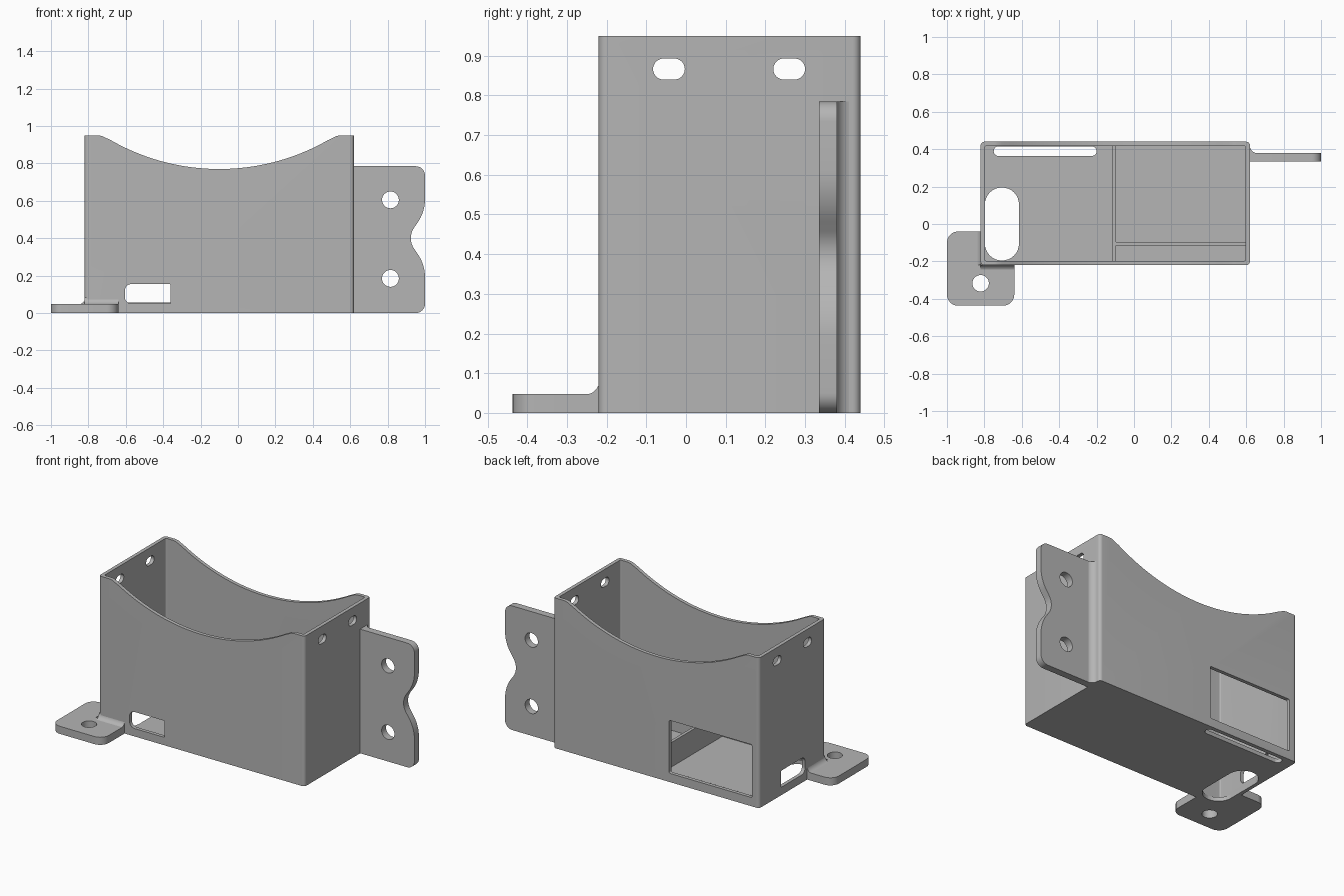
import bpy, bmesh, math
from mathutils import Vector

if "Cube" in bpy.data.objects:
    bpy.data.objects.remove(bpy.data.objects["Cube"])

grey = bpy.data.materials.new("plain grey")
grey.use_nodes = True
grey.diffuse_color = (0.46, 0.46, 0.46, 1)
grey.node_tree.nodes["Principled BSDF"].inputs["Base Color"].default_value = grey.diffuse_color

PLANES = {"x": lambda u, v, w: (w, u, v),
          "y": lambda u, v, w: (u, w, v),
          "z": lambda u, v, w: (u, v, w)}


def rounded(corners, steps=8):
    """Outline from (u, v, tangent length) corners, each rounded by a true arc."""
    out = []
    for i, (u, v, r) in enumerate(corners):
        p = Vector((u, v))
        if r == 0:
            out.append(p)
            continue
        a = (Vector(corners[i - 1][:2]) - p).normalized()
        b = (Vector(corners[(i + 1) % len(corners)][:2]) - p).normalized()
        w = math.sqrt((1 - a.dot(b)) / 2)
        for k in range(steps + 1):
            t = k / steps
            c0, c1, c2 = (1 - t) ** 2, 2 * t * (1 - t) * w, t * t
            out.append(((p + a * r) * c0 + p * c1 + (p + b * r) * c2) / (c0 + c1 + c2))
    return out


def rect(u0, u1, v0, v1, r=0, r_right=None):
    q = r if r_right is None else r_right
    return rounded([(u0, v0, r), (u1, v0, q), (u1, v1, q), (u0, v1, r)])


def disc(u, v, r):
    return rect(u - r, u + r, v - r, v + r, r)


def prism(name, outline, axis, start, end):
    """Extrude a flat outline along an axis."""
    bm = bmesh.new()
    rings = [[bm.verts.new(PLANES[axis](u, v, w)) for u, v in outline] for w in (start, end)]
    bm.faces.new(rings[0])
    bm.faces.new(rings[1])
    for i in range(len(outline)):
        bm.faces.new((rings[0][i - 1], rings[0][i], rings[1][i], rings[1][i - 1]))
    bmesh.ops.remove_doubles(bm, verts=bm.verts, dist=1e-5)
    bmesh.ops.recalc_face_normals(bm, faces=bm.faces)
    mesh = bpy.data.meshes.new(name)
    bm.to_mesh(mesh)
    bm.free()
    mesh.materials.append(grey)
    ob = bpy.data.objects.new(name, mesh)
    bpy.context.collection.objects.link(ob)
    return ob


def select(ob):
    bpy.ops.object.select_all(action="DESELECT")
    ob.select_set(True)
    bpy.context.view_layer.objects.active = ob


def cut(target, outline, axis, start, end):
    """Cut a prism out of the target."""
    cutter = prism("cutter", outline, axis, start, end)
    cutter.hide_render = True
    mod = target.modifiers.new("cut", "BOOLEAN")
    mod.operation, mod.solver, mod.object = "DIFFERENCE", "EXACT", cutter
    select(target)
    bpy.ops.object.modifier_apply(modifier=mod.name)
    bpy.data.objects.remove(cutter)


def fillet(u, v, du, dv, steps=8):
    """Concave corner outline that reaches du and dv away from (u, v)."""
    arc = [(u + du * (1 - math.sin(t)), v + dv * (1 - math.cos(t)))
           for t in (math.pi / 2 * k / steps for k in range(steps + 1))]
    return [(u, v)] + arc


# Open housing
housing = prism("housing", rect(-0.82, 0.62, -0.22, 0.44, 0.02), "z", 0, 0.95)
cut(housing, rect(-0.797, 0.597, -0.197, 0.417, 0.008), "z", 0.025, 1.2)

# Scooped rim of the long walls
R = 1.17
half = [(0.029 * k, 0.77 + R - math.sqrt(R * R - (0.029 * k) ** 2)) for k in range(21)]
half += [(0.605, 0.936), (0.625, 0.946), (0.65, 0.951), (0.65, 1.2)]
scoop = [(-0.1 - x, z) for x, z in reversed(half[1:])] + [(-0.1 + x, z) for x, z in half]
cut(housing, scoop, "y", -0.6, 0.6)

# Holes near the top of both end walls
for y in (-0.043, 0.26):
    cut(housing, rect(y - 0.04, y + 0.04, 0.84, 0.893, 0.0265), "x", -1.1, 1.1)

# Back window, small front and side openings, floor slots
cut(housing, rect(-0.77, -0.19, 0.055, 0.39, 0.01), "y", 0.3, 0.6)
cut(housing, rect(-0.605, -0.36, 0.05, 0.155, 0.035, 0.006), "y", -0.4, -0.1)
cut(housing, rect(-0.02, 0.22, 0.05, 0.155, 0.035, 0.006), "x", -1, -0.7)
cut(housing, rect(-0.797, -0.615, -0.195, 0.195, 0.09), "z", -0.1, 0.04)
cut(housing, rect(-0.75, -0.2, 0.364, 0.415, 0.025), "z", -0.1, 0.04)

# Low inner dividers
cross_divider = prism("cross_divider", rect(-0.116, -0.097, -0.21, 0.43), "z", 0.01, 0.18)
long_divider = prism("long_divider", rect(-0.1, 0.61, -0.116, -0.097), "z", 0.01, 0.18)

# Upright side flange with a waisted edge and two holes
flange = prism("side_flange", rounded([
    (0.61, 0, 0), (1, 0, 0.05), (1, 0.26, 0.07), (0.902, 0.4, 0.07),
    (1, 0.54, 0.07), (1, 0.785, 0.05), (0.61, 0.785, 0)]), "y", 0.335, 0.38)
for z in (0.185, 0.605):
    cut(flange, disc(0.815, z, 0.045), "y", 0.2, 0.5)
flange_fillet = prism("flange_fillet", fillet(0.618, 0.378, 0.045, 0.045), "z", 0, 0.785)

# Corner foot with one hole
foot = prism("corner_foot", rounded([
    (-1, -0.437, 0.06), (-0.64, -0.437, 0.06), (-0.64, -0.21, 0),
    (-0.81, -0.21, 0), (-0.81, -0.04, 0), (-1, -0.04, 0.06)]), "z", 0, 0.048)
cut(foot, disc(-0.82, -0.317, 0.044), "z", -0.1, 0.2)
front_fillet = prism("foot_front_fillet", fillet(-0.218, 0.046, -0.037, 0.037), "x", -0.82, -0.64)
side_fillet = prism("foot_side_fillet", fillet(-0.818, 0.046, -0.037, 0.037), "y", -0.22, -0.04)

# Smooth the rounded faces, keep the edges crisp
for ob in (housing, cross_divider, long_divider, flange, flange_fillet,
           foot, front_fillet, side_fillet):
    select(ob)
    bpy.ops.object.shade_smooth_by_angle(angle=math.radians(30))
